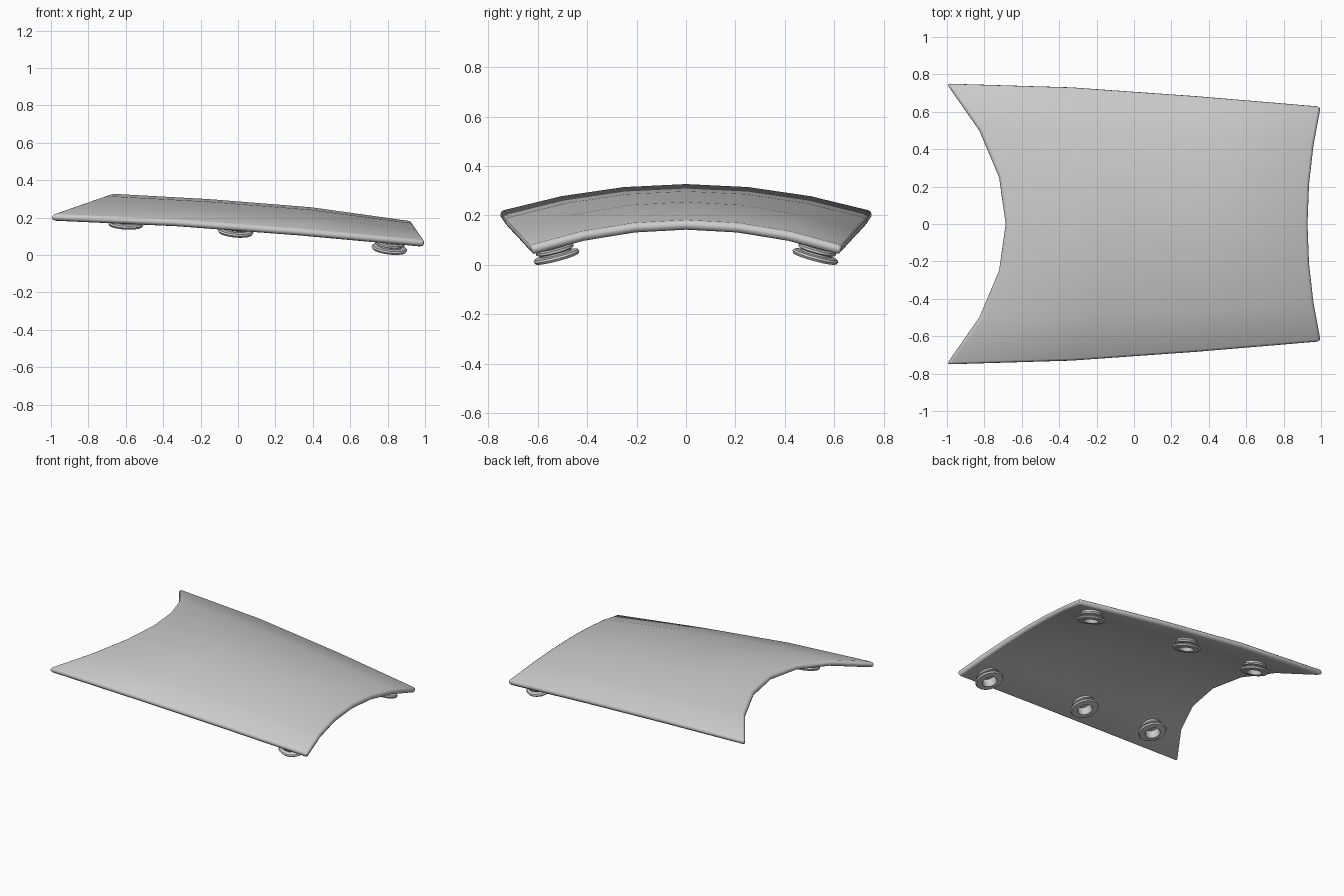
import bpy, bmesh, math
from mathutils import Vector

if "Cube" in bpy.data.objects:
    bpy.data.objects.remove(bpy.data.objects["Cube"])

grey = bpy.data.materials.new("plain grey")
grey.diffuse_color = (0.6, 0.6, 0.6, 1)
grey.use_nodes = True
grey.node_tree.nodes["Principled BSDF"].inputs["Base Color"].default_value = grey.diffuse_color

# Four stations along the length: crown height, side edge height, half width
CROWN = [0.335, 0.305, 0.262, 0.187]
EDGE = [0.225, 0.195, 0.145, 0.085]
HALF = [0.755, 0.735, 0.688, 0.632]
THICK = 0.04


def station(values, t):
    i = max(0, min(2, int(t * 3)))
    return values[i] + (values[i + 1] - values[i]) * (t * 3 - i)


def surface(t, s):
    """Point on the upper skin: t runs along the length, s across it (-1 to 1)."""
    left, right = -0.685 - 0.315 * s * s, 0.93 + 0.07 * s * s
    crown, edge = station(CROWN, t), station(EDGE, t)
    return Vector((left + (right - left) * t, s * station(HALF, t),
                   crown - (crown - edge) * s * s))


def make_object(name, bm):
    bmesh.ops.recalc_face_normals(bm, faces=bm.faces)
    mesh = bpy.data.meshes.new(name)
    bm.to_mesh(mesh)
    bm.free()
    mesh.materials.append(grey)
    ob = bpy.data.objects.new(name, mesh)
    bpy.context.collection.objects.link(ob)
    bpy.ops.object.select_all(action='DESELECT')
    ob.select_set(True)
    bpy.context.view_layer.objects.active = ob
    return ob


# Curved panel with rounded rim
bm = bmesh.new()
grid = [[bm.verts.new(surface(i / 3, j / 3)) for j in range(-3, 4)] for i in range(4)]
for a, b in zip(grid, grid[1:]):
    for j in range(6):
        bm.faces.new((a[j], b[j], b[j + 1], a[j + 1]))
bm.normal_update()
panel = make_object("curved_panel", bm)
if panel.data.polygons[0].normal.z < 0:
    panel.data.flip_normals()
solid = panel.modifiers.new("thickness", 'SOLIDIFY')
solid.thickness, solid.offset = THICK, -1
bevel = panel.modifiers.new("rounded_rim", 'BEVEL')
bevel.width, bevel.segments = 0.017, 2
bevel.limit_method, bevel.angle_limit = 'ANGLE', math.radians(50)
for m in ("thickness", "rounded_rim"):
    bpy.ops.object.modifier_apply(modifier=m)
bpy.ops.object.shade_smooth_by_angle(angle=math.radians(50))

# Hollow grooved feet, lathed from (radius, height) and set square to the underside
PROFILE = [(0.068, 0.02), (0.068, -0.014), (0.078, -0.019), (0.078, -0.029),
           (0.064, -0.034), (0.064, -0.041), (0.09, -0.044), (0.096, -0.052),
           (0.09, -0.062), (0.052, -0.066), (0.047, -0.06), (0.047, -0.01)]
SIDES = 20


def foot(name, x, y):
    t, s = 0.5, 0.0
    for _ in range(12):
        s = y / station(HALF, t)
        left, right = -0.685 - 0.315 * s * s, 0.93 + 0.07 * s * s
        t = (x - left) / (right - left)
    p = surface(t, s)
    normal = (surface(t + 0.02, s) - p).cross(surface(t, s + 0.02) - p).normalized()
    bm = bmesh.new()
    rings = [[bm.verts.new((r * math.cos(k * math.tau / SIDES),
                            r * math.sin(k * math.tau / SIDES), z))
              for k in range(SIDES)] for r, z in PROFILE]
    for a, b in zip(rings, rings[1:]):
        for k in range(SIDES):
            n = (k + 1) % SIDES
            bm.faces.new((a[k], a[n], b[n], b[k]))
    bm.faces.new(rings[0])
    bm.faces.new(rings[-1])
    turn = Vector((0, 0, 1)).rotation_difference(normal).to_matrix()
    for v in bm.verts:
        v.co = turn @ v.co + p - normal * THICK
    ob = make_object(name, bm)
    bpy.ops.object.shade_smooth_by_angle(angle=math.radians(40))
    return ob


parts = [panel]
for label, x in (("rear", -0.595), ("middle", -0.005), ("front", 0.82)):
    for side, sign in (("left", -1), ("right", 1)):
        parts.append(foot(f"{label}_{side}_foot", x, sign * 0.547))

# Rest everything on the ground
low = min(v.co.z for ob in parts for v in ob.data.vertices)
for ob in parts:
    for v in ob.data.vertices:
        v.co.z -= low
